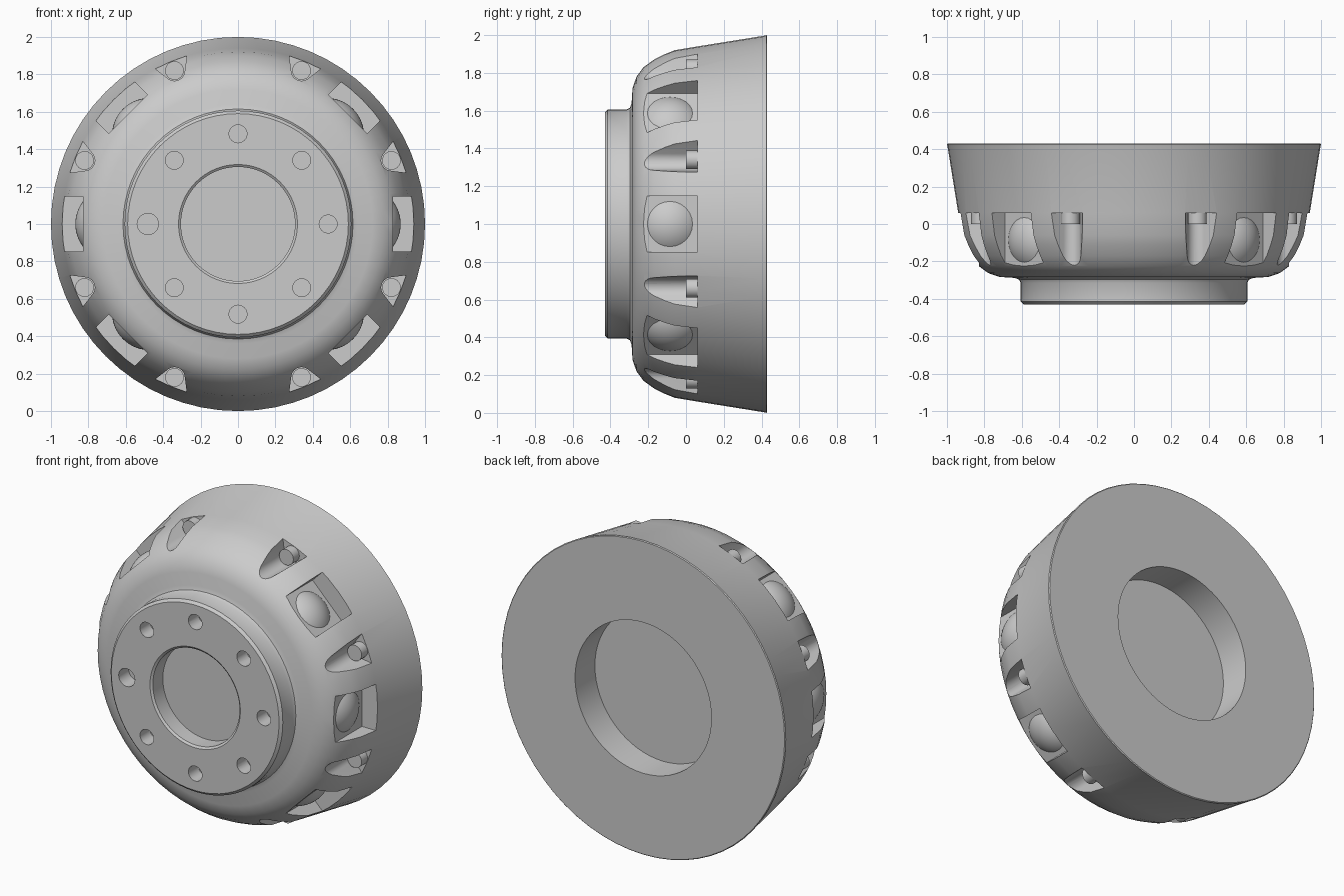
import bpy, bmesh
from math import radians, sin, cos, tau
from mathutils import Matrix, Vector

cube = bpy.data.objects.get("Cube")
if cube:
    bpy.data.objects.remove(cube, do_unlink=True)

CENTRE = Matrix.Translation((0, 0, 1))


def radial(degrees):
    """Local x points outward, y runs front to back, z is tangential."""
    return CENTRE @ Matrix.Rotation(-radians(degrees), 4, 'Y')


def finish(name, bm, matrix):
    bmesh.ops.recalc_face_normals(bm, faces=bm.faces)
    mesh = bpy.data.meshes.new(name)
    bm.to_mesh(mesh)
    bm.free()
    obj = bpy.data.objects.new(name, mesh)
    obj.matrix_world = matrix
    bpy.context.collection.objects.link(obj)
    return obj


def lathe(name, profile, segments, matrix):
    """Revolve (radius, y) points around the y axis."""
    bm = bmesh.new()
    verts = [bm.verts.new((r, y, 0)) for r, y in profile]
    edges = [bm.edges.new(pair) for pair in zip(verts, verts[1:])]
    bmesh.ops.spin(bm, geom=verts + edges, cent=(0, 0, 0), axis=(0, 1, 0),
                   angle=tau, steps=segments, use_merge=True)
    bmesh.ops.remove_doubles(bm, verts=bm.verts, dist=0.0001)
    return finish(name, bm, matrix)


def rod(name, radius, front, back, segments, matrix):
    return lathe(name, [(0, front), (radius, front), (radius, back), (0, back)],
                 segments, matrix)


def prism(name, outline, front, back, matrix):
    """Extrude an (x, z) outline along y."""
    bm = bmesh.new()
    face = bm.faces.new([bm.verts.new((x, front, z)) for x, z in outline])
    out = bmesh.ops.extrude_face_region(bm, geom=[face])
    moved = [v for v in out["geom"] if isinstance(v, bmesh.types.BMVert)]
    bmesh.ops.translate(bm, verts=moved, vec=Vector((0, back - front, 0)))
    return finish(name, bm, matrix)


def smooth(obj):
    bpy.ops.object.select_all(action='DESELECT')
    obj.select_set(True)
    bpy.context.view_layer.objects.active = obj
    bpy.ops.object.shade_smooth_by_angle(angle=radians(30))


# Drum body: bore, hub, rounded shoulder, flared skirt and rear recess
body = lathe("drum_body", [
    (0, -.32), (.305, -.32), (.305, -.42), (.318, -.43),
    (.59, -.43), (.606, -.415), (.606, -.315), (.615, -.297), (.64, -.288),
    (.72, -.283), (.78, -.262), (.83, -.225), (.87, -.17), (.9, -.11),
    (.92, -.06), (.94, .06), (.997, .415), (1, .425), (.995, .43),
    (.48, .43), (.48, .23), (0, .23)], 64, CENTRE)

cutters = []

# Bolt holes in the hub face
for i in range(8):
    radius = .057 if i == 4 else .048
    place = radial(45 * i) @ Matrix.Translation((.482, 0, 0))
    cutters.append(rod("bolt_hole_cutter", radius, -.6, -.33, 24, place))

# Window pockets, each with a domed plug on its floor
FLOOR, DOME_R, DOME_Y = .83, .2, -.085
window = [(FLOOR, -.147), (1.2, -.147), (1.2, .147), (FLOOR, .147)]
dome = [(DOME_R * sin(radians(t)), DOME_R * cos(radians(t))) for t in range(0, 43, 6)]
for degrees in (-45, 0, 45, 135, 180, 225):
    place = radial(degrees)
    cutters.append(prism("window_cutter", window, -.5, .06, place))
    smooth(lathe("window_dome", dome + [(0, dome[-1][1])], 24,
                 place @ Matrix.Translation((FLOOR - .16, DOME_Y, 0))
                 @ Matrix.Rotation(radians(-90), 4, 'Z')))

# Tapered notches with a round root, each holding a short pin
PIN_R, ROOT = .888, .055
arc = [(PIN_R - ROOT * cos(radians(a)), ROOT * sin(radians(a))) for a in range(-60, 61, 12)]
spread = arc[-1][1] + (1.15 - arc[-1][0]) * .577
notch = arc + [(1.15, spread), (1.15, -spread)]
for i in range(8):
    place = radial(22.5 + 45 * i)
    cutters.append(prism("notch_cutter", notch, -.5, .06, place))
    smooth(rod("notch_pin", .05, 0, .065, 20,
               place @ Matrix.Translation((PIN_R, 0, 0))))

# Cut all openings, then drop the cutters
bpy.context.view_layer.update()
bpy.context.view_layer.objects.active = body
for cutter in cutters:
    cutter.hide_render = True
    mod = body.modifiers.new("cut", 'BOOLEAN')
    mod.operation = 'DIFFERENCE'
    mod.solver = 'EXACT'
    mod.object = cutter
    bpy.ops.object.modifier_apply(modifier=mod.name)
    bpy.data.objects.remove(cutter, do_unlink=True)
smooth(body)
